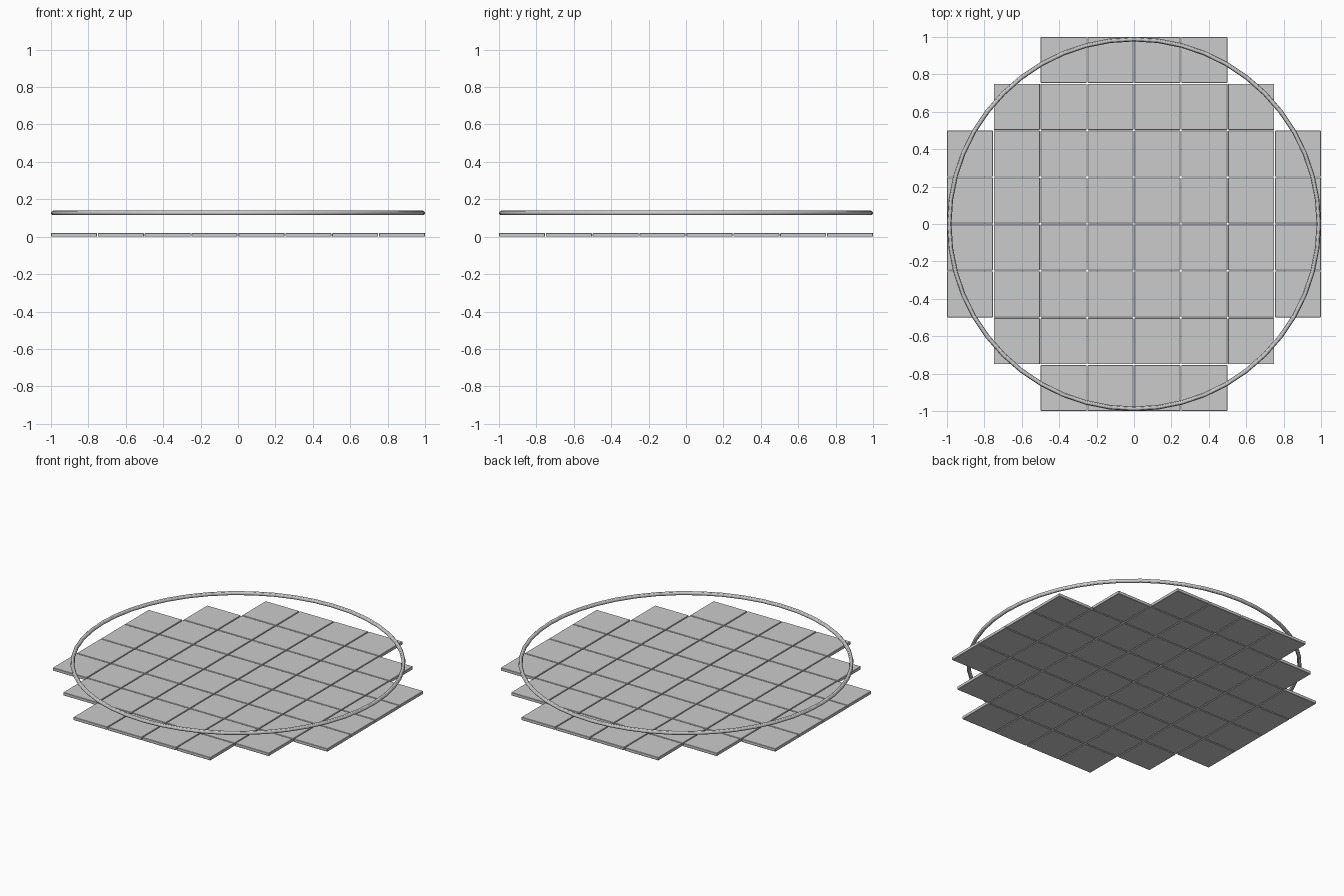
import bpy
import bmesh
from mathutils import Matrix

cube = bpy.data.objects.get("Cube")
if cube:
    bpy.data.objects.remove(cube, do_unlink=True)

# One plain grey for everything
grey = bpy.data.materials.new("light grey")
grey.use_nodes = True
colour = (0.6, 0.6, 0.6, 1)
grey.diffuse_color = colour
grey.node_tree.nodes["Principled BSDF"].inputs["Base Color"].default_value = colour

GAP = 0.005
COUNT = 8
PITCH = (2 + GAP) / COUNT
THICK = 0.02

# Floor tiles: a square grid with stepped corners, one mesh of separate slabs
bm = bmesh.new()
for i in range(COUNT):
    for j in range(COUNT):
        from_left = min(i, COUNT - 1 - i)
        from_front = min(j, COUNT - 1 - j)
        if from_left + from_front < 2:
            continue
        place = Matrix.Translation(((i - 3.5) * PITCH, (j - 3.5) * PITCH, THICK / 2))
        size = Matrix.Diagonal((PITCH - GAP, PITCH - GAP, THICK, 1))
        bmesh.ops.create_cube(bm, size=1, matrix=place @ size)
mesh = bpy.data.meshes.new("floor_tiles")
bm.to_mesh(mesh)
bm.free()
tiles = bpy.data.objects.new("floor_tiles", mesh)
bpy.context.collection.objects.link(tiles)
mesh.materials.append(grey)

# Thin softened edge on each slab
bevel = tiles.modifiers.new("soft_edges", "BEVEL")
bevel.width = 0.002
bevel.segments = 1

# Hoop floating above the floor
bpy.ops.mesh.primitive_torus_add(
    major_radius=0.988, minor_radius=0.012,
    major_segments=48, minor_segments=12, location=(0, 0, 0.127))
hoop = bpy.context.object
hoop.name = "hoop"
hoop.data.materials.append(grey)
bpy.ops.object.shade_smooth_by_angle()
